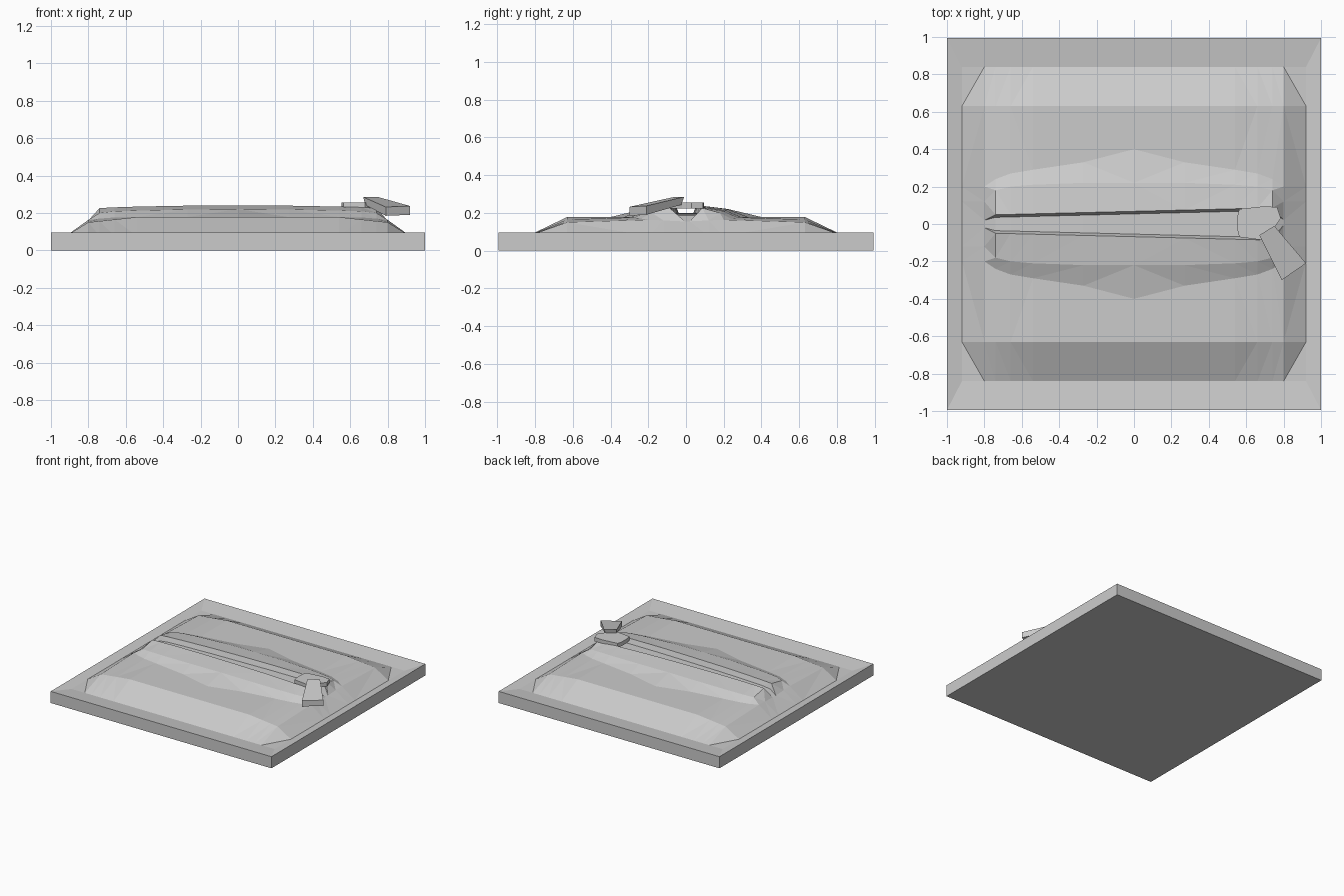
import bpy
import bmesh
from mathutils import Vector

cube = bpy.data.objects.get("Cube")
if cube:
    bpy.data.objects.remove(cube)

grey = bpy.data.materials.new("stone_grey")
grey.use_nodes = True
GREY = (0.6, 0.6, 0.6, 1)
grey.diffuse_color = GREY
grey.node_tree.nodes["Principled BSDF"].inputs["Base Color"].default_value = GREY


def finish(name, bm):
    bmesh.ops.remove_doubles(bm, verts=bm.verts, dist=0.0005)
    bmesh.ops.recalc_face_normals(bm, faces=bm.faces)
    mesh = bpy.data.meshes.new(name)
    bm.to_mesh(mesh)
    bm.free()
    mesh.materials.append(grey)
    obj = bpy.data.objects.new(name, mesh)
    bpy.context.collection.objects.link(obj)
    return obj


def prism(name, top, bottom):
    """Solid between two matching outlines."""
    bm = bmesh.new()
    a = [bm.verts.new(p) for p in top]
    b = [bm.verts.new(p) for p in bottom]
    bm.faces.new(a)
    bm.faces.new(b[::-1])
    for i in range(len(a)):
        j = (i + 1) % len(a)
        bm.faces.new((a[i], b[i], b[j], a[j]))
    return finish(name, bm)


# Slab: open-topped block whose rim dips inward to the foot of the earthwork
RIM, FOOT = 0.095, 0.077


def rectangle(hx, hy, z):
    return [(sx * hx, sy * hy, z) for sx, sy in ((-1, -1), (1, -1), (1, 1), (-1, 1))]


bm = bmesh.new()
loops = [[bm.verts.new(p) for p in rectangle(*r)]
         for r in ((1, 0.995, 0), (1, 0.995, RIM), (0.92, 0.84, FOOT))]
bm.faces.new(loops[0][::-1])
for low, high in zip(loops, loops[1:]):
    for i in range(4):
        j = (i + 1) % 4
        bm.faces.new((low[i], low[j], high[j], high[i]))
finish("base_slab", bm)

# Earthwork: cross-sections mirrored along x
# distance, floor z, edge z, crown y, crown z, outer y, outer z, shelf z
sections = [
    (0.00, 0.200, 0.240, 0.22, 0.221, 0.40, 0.178, 0.178),
    (0.27, 0.200, 0.239, 0.22, 0.219, 0.33, 0.178, 0.178),
    (0.54, 0.197, 0.234, 0.21, 0.213, 0.29, 0.178, 0.178),
    (0.66, 0.194, 0.230, 0.20, 0.209, 0.27, 0.176, 0.165),
    (0.74, 0.185, 0.226, 0.18, 0.200, 0.24, 0.170, 0.156),
    (0.80, 0.155, 0.155, 0.12, 0.160, 0.20, 0.163, 0.150),
    (0.92, FOOT, FOOT, 0.12, FOOT, 0.20, FOOT, FOOT),
]


def cross_section(side, s):
    d, floor_z, edge_z, crown_y, crown_z, outer_y, outer_z, shelf_z = s
    x = side * d
    edge = 0.068 + 0.025 * x if d < 0.78 else 0.02
    half = [(edge - 0.014, floor_z), (edge, edge_z), (crown_y, crown_z),
            (outer_y, outer_z), (0.63, shelf_z), (0.84, FOOT)]
    points = [(-y, z) for y, z in reversed(half)] + half
    return [Vector((x, y, z)) for y, z in points]


profiles = [cross_section(-1, s) for s in reversed(sections[1:])]
profiles += [cross_section(1, s) for s in sections]
bm = bmesh.new()
rows = [[bm.verts.new(p) for p in profile] for profile in profiles]
for r, q in zip(rows, rows[1:]):
    for i in range(len(r) - 1):
        bm.faces.new((r[i], q[i], q[i + 1], r[i + 1]))
bmesh.ops.triangulate(bm, faces=bm.faces)
terrain = finish("trench_earthwork", bm)
# An open sheet must face upward
if sum(p.normal.z for p in terrain.data.polygons) < 0:
    terrain.data.flip_normals()

# Cover plate across the end of the trench, with a rounded inner edge
outline = [(0.563, -0.07), (0.553, -0.03), (0.553, 0.04), (0.563, 0.08),
           (0.70, 0.095), (0.765, 0.09), (0.785, 0.03), (0.75, -0.02), (0.68, -0.085)]
prism("cover_plate", [(x, y, 0.255) for x, y in outline],
      [(x, y, 0.222) for x, y in outline])

# Flared block leaning down from the plate to the outside
flare = [(0.67, -0.06, 0.285), (0.79, -0.30, 0.232),
         (0.92, -0.21, 0.237), (0.75, -0.01, 0.285)]
under = [(0.68, -0.065, 0.243), (0.79, -0.30, 0.185),
         (0.92, -0.21, 0.190), (0.745, -0.025, 0.243)]
prism("flared_block", flare, under)
